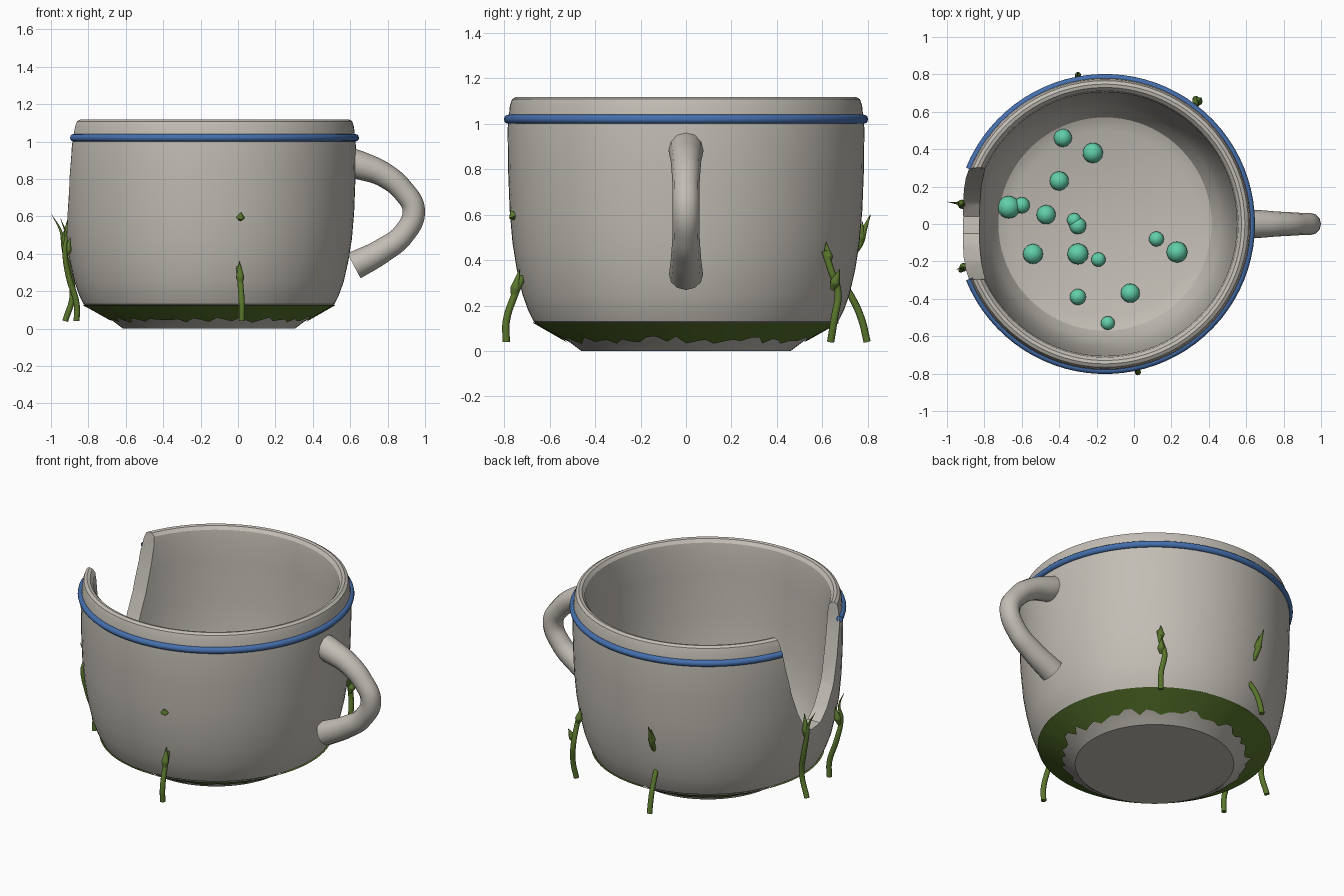
import bpy, bmesh, math, random
from mathutils import Vector

random.seed(4)
CX = -0.155  # cup axis
SEGS = 80

cube = bpy.data.objects.get("Cube")
if cube:
    bpy.data.objects.remove(cube, do_unlink=True)


def material(name, rgb):
    m = bpy.data.materials.new(name)
    m.use_nodes = True
    m.diffuse_color = (*rgb, 1)
    bsdf = next(n for n in m.node_tree.nodes if n.type == "BSDF_PRINCIPLED")
    bsdf.inputs["Base Color"].default_value = (*rgb, 1)
    return m


clay = material("pale clay", (0.54, 0.51, 0.46))
blue = material("blue glaze", (0.06, 0.16, 0.42))
moss = material("moss green", (0.10, 0.18, 0.025))
teal = material("teal", (0.12, 0.62, 0.40))


def activate(ob):
    bpy.ops.object.select_all(action="DESELECT")
    ob.select_set(True)
    bpy.context.view_layer.objects.active = ob


def smooth(ob, degrees=32):
    activate(ob)
    bpy.ops.object.shade_smooth_by_angle(angle=math.radians(degrees))


def add_mesh(name, bm, mat):
    bmesh.ops.recalc_face_normals(bm, faces=bm.faces)
    me = bpy.data.meshes.new(name)
    bm.to_mesh(me)
    bm.free()
    ob = bpy.data.objects.new(name, me)
    bpy.context.collection.objects.link(ob)
    me.materials.append(mat)
    return ob


def tube(name, points, radii, thickness, mat, kind="BEZIER"):
    cu = bpy.data.curves.new(name, "CURVE")
    cu.dimensions = "3D"
    cu.bevel_depth = thickness
    cu.bevel_resolution = 4
    cu.use_fill_caps = True
    cu.resolution_u = 8
    sp = cu.splines.new(kind)
    pts = sp.bezier_points if kind == "BEZIER" else sp.points
    pts.add(len(points) - 1)
    for p, co, r in zip(pts, points, radii):
        p.radius = r
        if kind == "BEZIER":
            p.co = co
            p.handle_left_type = p.handle_right_type = "AUTO"
        else:
            p.co = (*co, 1)
    ob = bpy.data.objects.new(name, cu)
    bpy.context.collection.objects.link(ob)
    activate(ob)
    bpy.ops.object.convert(target="MESH")
    ob = bpy.context.object
    if not ob.data.materials:
        ob.data.materials.append(mat)
    smooth(ob, 50)
    return ob


# Cup: outer wall, rounded rim, inner wall and floor, turned about the axis
profile = [(0.46, 0), (0.48, 0.015), (0.54, 0.06), (0.67, 0.13), (0.695, 0.18),
           (0.72, 0.25), (0.745, 0.36), (0.764, 0.48), (0.776, 0.62), (0.783, 0.8),
           (0.785, 0.98), (0.775, 1.08), (0.766, 1.108), (0.748, 1.118), (0.73, 1.114),
           (0.713, 1.095), (0.705, 1.04), (0.70, 0.9), (0.69, 0.65), (0.675, 0.47),
           (0.65, 0.32), (0.615, 0.21), (0.57, 0.14), (0.50, 0.11)]
bm = bmesh.new()
rings = []
for r, z in profile:
    rings.append([bm.verts.new((CX + r * math.cos(math.tau * i / SEGS),
                                r * math.sin(math.tau * i / SEGS), z)) for i in range(SEGS)])
for a, b in zip(rings, rings[1:]):
    for i in range(SEGS):
        j = (i + 1) % SEGS
        bm.faces.new((a[i], a[j], b[j], b[i]))
bm.faces.new(rings[0])
bm.faces.new(rings[-1])
cup = add_mesh("cup_body", bm, clay)

# Broken gap in the wall opposite the handle
gap = [(0.31, 1.3), (0.30, 1.1), (0.27, 0.93), (0.225, 0.75), (0.17, 0.6), (0.11, 0.5),
       (0.04, 0.45), (-0.05, 0.46), (-0.12, 0.53), (-0.2, 0.66), (-0.25, 0.84),
       (-0.29, 1.0), (-0.31, 1.3)]
bm = bmesh.new()
face = bm.faces.new([bm.verts.new((-1.2, y, z)) for y, z in gap])
ext = bmesh.ops.extrude_face_region(bm, geom=[face])
bmesh.ops.translate(bm, vec=(0.7, 0, 0),
                    verts=[v for v in ext["geom"] if isinstance(v, bmesh.types.BMVert)])
cutter = add_mesh("gap_cutter", bm, clay)
cutter.hide_render = True
mod = cup.modifiers.new("gap", "BOOLEAN")
mod.operation = "DIFFERENCE"
mod.solver = "EXACT"
mod.object = cutter
activate(cup)
bpy.ops.object.modifier_apply(modifier="gap")
bpy.data.objects.remove(cutter, do_unlink=True)
smooth(cup)

# Blue band, open at the gap
end = math.pi - 0.385
angles = [-end + 2 * end * i / 72 for i in range(73)]
tube("blue_band", [(CX + 0.782 * math.cos(a), 0.782 * math.sin(a), 1.02) for a in angles],
     [1] * 73, 0.02, blue, "POLY")

# Handle, flared where it meets the wall
path = [(0.58, 0.895), (0.66, 0.87), (0.775, 0.825), (0.885, 0.735), (0.94, 0.63),
        (0.885, 0.505), (0.77, 0.415), (0.62, 0.335)]
tube("handle", [(x, 0, z) for x, z in path],
     [1.3, 1.25, 1.1, 1, 1, 1, 1.1, 1.25], 0.06, clay)

# Moss coat on the underside slope with a ragged lower edge
bm = bmesh.new()
rows = []
for i in range(SEGS):
    a = math.tau * i / SEGS
    low = random.uniform(0.045, 0.07) if i % 3 else random.uniform(0.035, 0.05)
    edge = []
    for z in (0.131, low):
        f = (z - 0.06) / 0.07
        r = 0.54 + 0.13 * f if f > 0 else 0.54 + (z - 0.06) * 1.34
        edge.append(bm.verts.new((CX + (r + 0.005) * math.cos(a),
                                  (r + 0.005) * math.sin(a), z - 0.005)))
    rows.append(edge)
for a, b in zip(rows, rows[1:] + rows[:1]):
    bm.faces.new((a[0], b[0], b[1], a[1]))
smooth(add_mesh("moss_coat", bm, moss))


# Vines given as (distance from axis, sideways shift, height)
def vine(name, degrees, pts, tip=0.5):
    a = math.radians(degrees)
    out = Vector((math.cos(a), math.sin(a), 0))
    side = Vector((-math.sin(a), math.cos(a), 0))
    co = [Vector((CX, 0, z)) + out * r + side * s for r, s, z in pts]
    n = len(co) - 1
    tube(name, co, [1 - (1 - tip) * max(0, 2 * i / n - 1) for i in range(n + 1)], 0.016, moss)


def leaf(name, degrees, base, top):
    a = math.radians(degrees)
    co = [Vector((CX + r * math.cos(a), r * math.sin(a), z)) for r, z in (base, top)]
    mid = co[0].lerp(co[1], 0.35)
    tube(name, [co[0], mid, co[1]], [0.5, 1.25, 0.05], 0.018, moss)


FRONT, BACK, CORNER, GAP_A, GAP_B = -77.5, 100.3, 52.7, 172, 197
vine("front_vine", FRONT, [(0.81, 0, 0.04), (0.81, 0, 0.13), (0.775, 0, 0.24), (0.735, 0, 0.33)], 0.9)
leaf("front_vine_leaf", FRONT, (0.78, 0.23), (0.75, 0.36))
leaf("front_vine_bud", FRONT, (0.77, 0.58), (0.79, 0.62))
vine("back_vine", BACK, [(0.81, 0, 0.04), (0.785, 0, 0.14), (0.745, 0, 0.23), (0.70, 0, 0.3)], 0.9)
vine("back_vine_upper", BACK, [(0.74, 0, 0.42), (0.78, 0, 0.48), (0.80, 0, 0.54), (0.825, 0, 0.6)], 0.1)
leaf("back_vine_leaf", BACK, (0.775, 0.46), (0.79, 0.57))
vine("corner_vine", CORNER, [(0.80, 0, 0.04), (0.82, 0, 0.14), (0.825, 0.02, 0.26),
                             (0.80, 0, 0.36), (0.775, -0.01, 0.44)], 0.9)
leaf("corner_vine_leaf", CORNER, (0.79, 0.38), (0.775, 0.48))
leaf("corner_vine_thorn", CORNER, (0.81, 0.27), (0.85, 0.36))
vine("gap_vine_back", GAP_A, [(0.775, 0.01, 0.04), (0.735, 0.01, 0.18), (0.76, 0, 0.32),
                              (0.785, 0, 0.44), (0.80, 0, 0.52), (0.85, 0, 0.61)], 0.05)
leaf("gap_vine_back_leaf", GAP_A, (0.78, 0.42), (0.765, 0.58))
vine("gap_vine_front", GAP_B, [(0.74, 0, 0.04), (0.74, 0, 0.13), (0.785, 0, 0.28),
                               (0.81, 0.01, 0.42), (0.80, 0, 0.5), (0.83, 0, 0.59)], 0.05)
leaf("gap_vine_front_leaf", GAP_B, (0.80, 0.38), (0.775, 0.49))

# Beads lying on the floor inside: x, y, radius
beads = [(-0.38, 0.46, 0.048), (-0.22, 0.38, 0.054), (-0.4, 0.23, 0.051), (-0.6, 0.1, 0.043),
         (-0.67, 0.09, 0.06), (-0.47, 0.05, 0.051), (-0.32, 0.02, 0.038), (-0.3, -0.01, 0.045),
         (-0.54, -0.16, 0.053), (-0.3, -0.16, 0.056), (-0.19, -0.19, 0.038), (0.12, -0.08, 0.04),
         (0.23, -0.15, 0.056), (-0.02, -0.37, 0.051), (-0.3, -0.39, 0.043), (-0.14, -0.53, 0.037)]
for i, (x, y, r) in enumerate(beads, 1):
    bm = bmesh.new()
    bmesh.ops.create_uvsphere(bm, u_segments=20, v_segments=12, radius=r)
    bead = add_mesh(f"bead_{i}", bm, teal)
    bead.location = (x, y, 0.13)
    smooth(bead)
